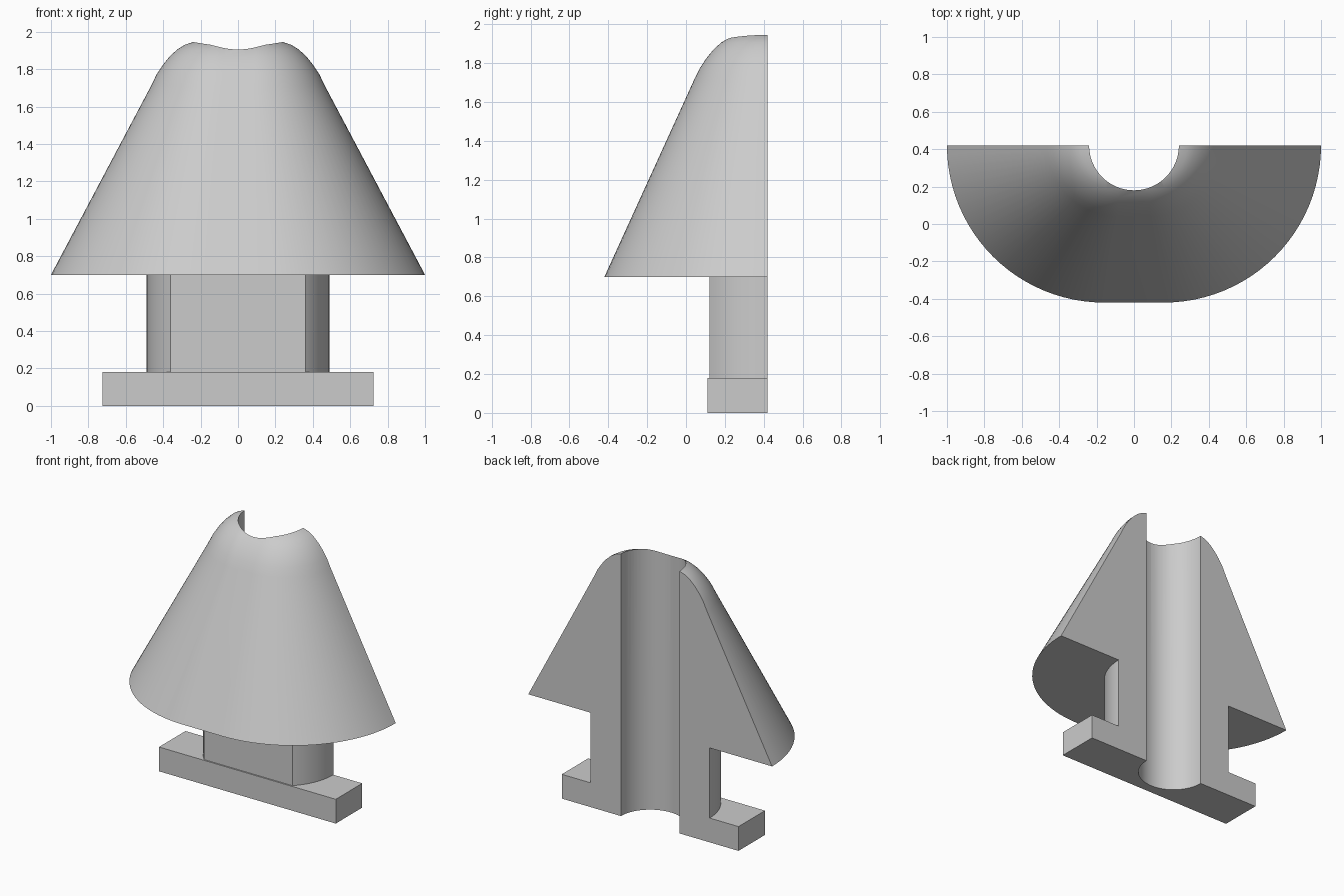
import bpy
import bmesh
from math import asin, cos, sin, pi, radians

BACK = 0.42      # y of the flat cut face
BORE = 0.24      # bore radius
STEPS = 24

cube = bpy.data.objects.get("Cube")
if cube:
    bpy.data.objects.remove(cube, do_unlink=True)

grey = bpy.data.materials.new("light grey")
grey.use_nodes = True
grey.diffuse_color = (0.6, 0.6, 0.6, 1)
grey.node_tree.nodes["Principled BSDF"].inputs["Base Color"].default_value = (0.6, 0.6, 0.6, 1)


def half_slot(d, r, sweep=pi / 2):
    """Half of a rounded slot in front of the cut face, optionally cut flat in front."""
    arc = [sweep * i / STEPS for i in range(STEPS + 1)]
    left = [(-d - r * cos(a), BACK - r * sin(a)) for a in arc]
    right = [(-x, y) for x, y in reversed(left)]
    return left + right


def loft(name, sections):
    """Skin a closed solid through (outline, z) sections."""
    bm = bmesh.new()
    rings = [[bm.verts.new((x, y, z)) for x, y in outline] for outline, z in sections]
    n = len(rings[0])
    for low, high in zip(rings, rings[1:]):
        for i in range(n):
            j = (i + 1) % n
            bm.faces.new((low[i], low[j], high[j], high[i]))
    bm.faces.new(rings[0][::-1])
    bm.faces.new(rings[-1])
    bmesh.ops.recalc_face_normals(bm, faces=bm.faces)
    mesh = bpy.data.meshes.new(name)
    bm.to_mesh(mesh)
    bm.free()
    obj = bpy.data.objects.new(name, mesh)
    bpy.context.collection.objects.link(obj)
    mesh.materials.append(grey)
    return obj


# Tapered head with a rounded crown
crown = [(0, 1.71), (0.03, 1.772), (0.065, 1.825), (0.10, 1.868), (0.14, 1.905),
         (0.18, 1.93), (0.225, 1.945), (0.26, 1.95)]
head = loft("tapered_head", [(half_slot(0.16, 0.84), 0.7)]
            + [(half_slot(0.085, 0.38 - inset), z) for inset, z in crown])

# Neck with rounded sides and a flat front
neck_outline = half_slot(0.07, 0.418, asin(0.30 / 0.418))
neck = loft("neck", [(neck_outline, 0.18), (neck_outline, 0.7)])

# Rectangular foot bar
bar = [(-0.725, BACK), (-0.725, 0.11), (0.725, 0.11), (0.725, BACK)]
foot = loft("foot_bar", [(bar, 0), (bar, 0.18)])

# Vertical bore through every part
bpy.ops.mesh.primitive_cylinder_add(vertices=64, radius=BORE, depth=3, location=(0, BACK, 1))
cutter = bpy.context.object
cutter.name = "bore_cutter"
cutter.hide_render = True
for part in (head, neck, foot):
    bpy.ops.object.select_all(action="DESELECT")
    part.select_set(True)
    bpy.context.view_layer.objects.active = part
    mod = part.modifiers.new("bore", "BOOLEAN")
    mod.operation = "DIFFERENCE"
    mod.solver = "EXACT"
    mod.object = cutter
    bpy.ops.object.modifier_apply(modifier=mod.name)
    bpy.ops.object.shade_smooth_by_angle(angle=radians(30))
bpy.data.objects.remove(cutter, do_unlink=True)
